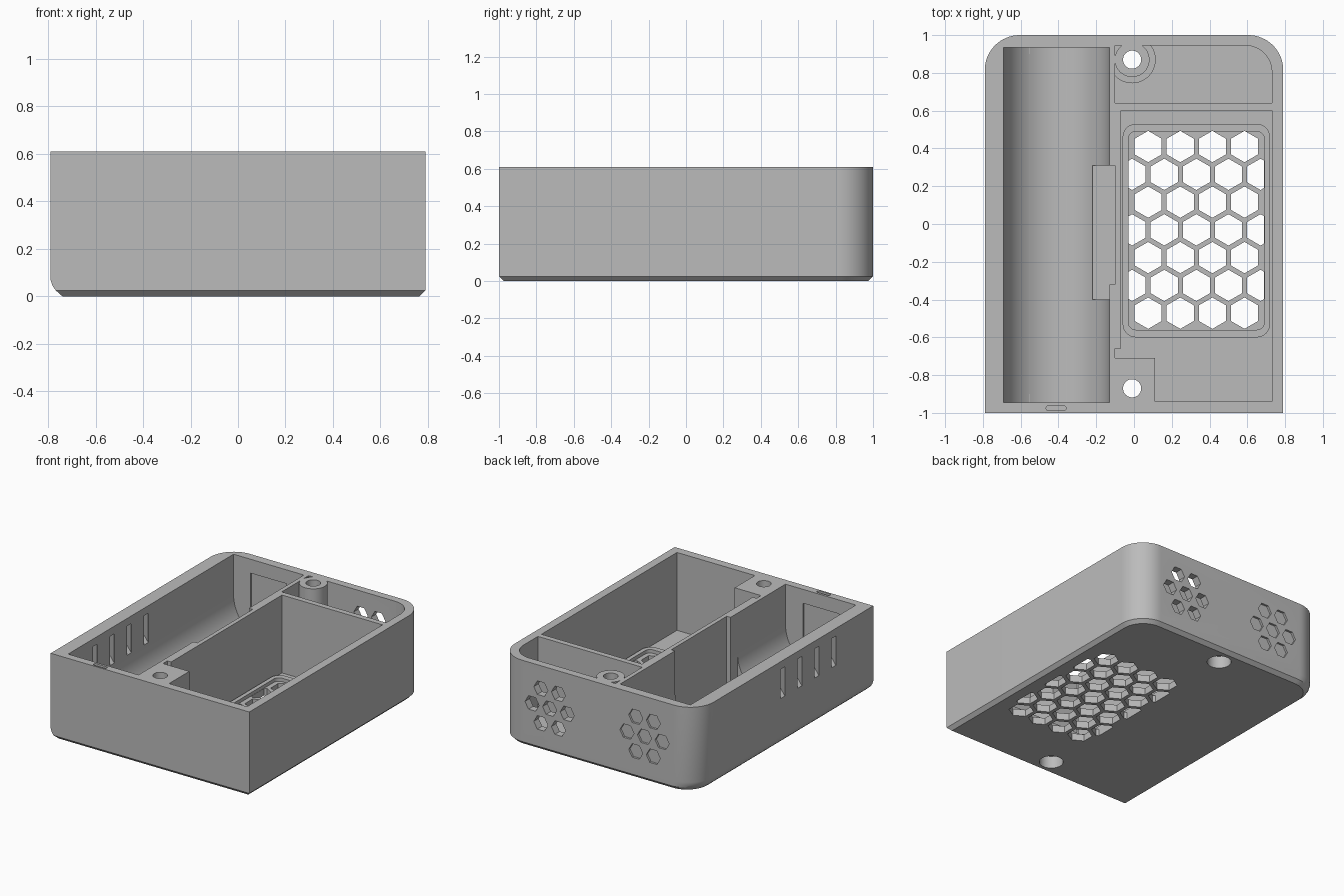
import bpy, bmesh, math
from mathutils import Vector

cube = bpy.data.objects.get("Cube")
if cube:
    bpy.data.objects.remove(cube, do_unlink=True)

GREY = (0.5, 0.5, 0.5, 1)
mat = bpy.data.materials.new("plain grey plastic")
mat.use_nodes = True
mat.diffuse_color = GREY
mat.node_tree.nodes["Principled BSDF"].inputs["Base Color"].default_value = GREY

H = 0.61            # rim height
TOP = 0.7           # cutters end above the rim
FLOOR = 0.05


def arc(cx, cy, r, start, end, n):
    return [(cx + r * math.cos(math.radians(start + (end - start) * i / n)),
             cy + r * math.sin(math.radians(start + (end - start) * i / n)))
            for i in range(n + 1)]


def circle(cx, cy, r, n=40, start=0):
    return arc(cx, cy, r, start, start + 360, n)[:-1]


def rounded_rect(x0, x1, y0, y1, radii, n=10):
    """Radii run front-left, front-right, back-right, back-left as drawn."""
    pts = []
    corners = [(x0, y0, 1, 1, 180), (x1, y0, -1, 1, 270),
               (x1, y1, -1, -1, 0), (x0, y1, 1, -1, 90)]
    for (x, y, sx, sy, a), r in zip(corners, radii):
        pts += arc(x + sx * r, y + sy * r, r, a, a + 90, n) if r else [(x, y)]
    return pts


def rect(x0, x1, y0, y1):
    return rounded_rect(x0, x1, y0, y1, (0, 0, 0, 0))


def loft(bm, rings):
    """Closed solid through rings of 3D points."""
    rows = [[bm.verts.new(p) for p in ring] for ring in rings]
    for a, b in zip(rows, rows[1:]):
        for i in range(len(a)):
            j = (i + 1) % len(a)
            bm.faces.new((a[i], a[j], b[j], b[i]))
    bm.faces.new(rows[0][::-1])
    bm.faces.new(rows[-1])


def make(name, bm):
    bmesh.ops.recalc_face_normals(bm, faces=bm.faces)
    mesh = bpy.data.meshes.new(name)
    bm.to_mesh(mesh)
    bm.free()
    mesh.materials.append(mat)
    obj = bpy.data.objects.new(name, mesh)
    bpy.context.collection.objects.link(obj)
    return obj


def prisms(profiles, lo, hi, axis="z"):
    bm = bmesh.new()
    place = {"z": lambda u, v, w: (u, v, w), "y": lambda u, v, w: (u, w, v)}[axis]
    for pts in profiles:
        loft(bm, [[place(u, v, w) for u, v in pts] for w in (lo, hi)])
    return bm


def combine(body, bm, operation="DIFFERENCE"):
    tool = make("tool", bm)
    tool.hide_render = True
    mod = body.modifiers.new("shape", "BOOLEAN")
    mod.operation, mod.solver, mod.object = operation, "EXACT", tool
    bpy.context.view_layer.objects.active = body
    bpy.ops.object.modifier_apply(modifier=mod.name)
    bpy.data.objects.remove(tool, do_unlink=True)


# Outer block: chamfered base, rounder along the left lower edge
bm = bmesh.new()
rings = []
for z, inset, left in [(0, 0.025, 0.05), (0.025, 0, 0.022), (0.045, 0, 0.008), (0.07, 0, 0), (H, 0, 0)]:
    r = 0.185 - inset
    outline = rounded_rect(-0.79 + left, 0.79 - inset, -1 + inset, 1 - inset, (0, 0, r, r), 16)
    rings.append([(x, y, z) for x, y in outline])
loft(bm, rings)
body = make("enclosure", bm)

# Round-bottomed battery trough with contact recesses at both ends
BX, BR, BZ = -0.41, 0.28, 0.32
trough = arc(BX, BZ, BR, 180, 360, 40) + [(BX + BR, TOP), (BX - BR, TOP)]
combine(body, prisms([trough], -0.945, 0.935, "y"))
for y0, y1 in [(-0.955, -0.9), (0.9, 0.945)]:
    combine(body, prisms([rect(-0.555, -0.27, 0.08, 0.51)], y0, y1, "y"))

# Pocket beside the trough and thinned divider
combine(body, prisms([rect(-0.22, -0.131, -0.4, 0.31)], 0.1, BZ))
combine(body, prisms([rect(-0.22, -0.10, -0.32, 0.31)], 0.1, TOP))

# Main compartment, leaving the front screw block
main = [(0.11, -0.94), (0.73, -0.94), (0.73, 0.6), (-0.07, 0.6),
        (-0.07, -0.66), (-0.1, -0.66), (-0.1, -0.71), (0.11, -0.71)]
combine(body, prisms([main], FLOOR, TOP))

# Rear compartment with its screw post
combine(body, prisms([rounded_rect(-0.1, 0.73, 0.64, 0.945, (0, 0, 0.14, 0))], FLOOR, TOP))
PX, PY = -0.01, 0.87
combine(body, prisms([circle(PX, PY, 0.125)], 0.03, 0.14), "UNION")
combine(body, prisms([circle(PX, PY, 0.092)], 0.03, H), "UNION")

# Raised lip round the floor vent
combine(body, prisms([rounded_rect(-0.06, 0.72, -0.6, 0.53, [0.07] * 4)], 0.03, 0.075), "UNION")
combine(body, prisms([rounded_rect(-0.03, 0.69, -0.56, 0.49, [0.04] * 4)], FLOOR, 0.2))

# Honeycomb floor vent, trimmed at the lip
cells = []
for row in range(7):
    odd = row % 2
    for col in range(4 + odd):
        cells.append(circle(0.075 + 0.17 * (col - odd / 2), 0.41 - 0.147 * row, 0.083, 6, 30))
bm = prisms(cells, -0.1, 0.2)
for x, side in [(-0.028, -1), (0.688, 1)]:
    geom = bm.verts[:] + bm.edges[:] + bm.faces[:]
    bmesh.ops.bisect_plane(bm, geom=geom, plane_co=Vector((x, 0, 0)),
                           plane_no=Vector((side, 0, 0)), clear_outer=True)
    bmesh.ops.holes_fill(bm, edges=[e for e in bm.edges if e.is_boundary], sides=0)
combine(body, bm)

# Screw holes with wider head recesses underneath
screws = [(PX, PY), (PX, -PY)]
combine(body, prisms([circle(x, y, 0.048) for x, y in screws], -0.1, TOP))
combine(body, prisms([circle(x, y, 0.08) for x, y in screws], -0.1, 0.09))


# Rear vents: open into the rear compartment, shallow behind the battery
def flower(cx, cz):
    spots = [(0, 0)] + [(0.14 * sx, 0) for sx in (-1, 1)]
    spots += [(0.07 * sx, 0.125 * sz) for sx in (-1, 1) for sz in (-1, 1)]
    return [circle(cx + dx, cz + dz, 0.056, 6) for dx, dz in spots]


combine(body, prisms(flower(0.385, 0.32), 0.9, 1.1, "y"))
combine(body, prisms(flower(-0.37, 0.32), 0.985, 1.1, "y"))

# Slanted cooling slots through the thick left wall
slots = []
for i in range(4):
    y = 0.03 - 0.193 * i
    slots.append([(-0.84, y + 0.02), (-0.64, y - 0.16), (-0.64, y - 0.11), (-0.84, y + 0.07)])
combine(body, prisms(slots, 0.345, 0.555))

# Small rounded notch in the front rim
combine(body, prisms([rounded_rect(-0.465, -0.36, -0.988, -0.962, [0.0125] * 4, 5)], 0.55, TOP))

# Smooth curves, sharp edges
for o in bpy.context.selected_objects:
    o.select_set(False)
body.select_set(True)
bpy.context.view_layer.objects.active = body
bpy.ops.object.shade_smooth_by_angle(angle=math.radians(25))
